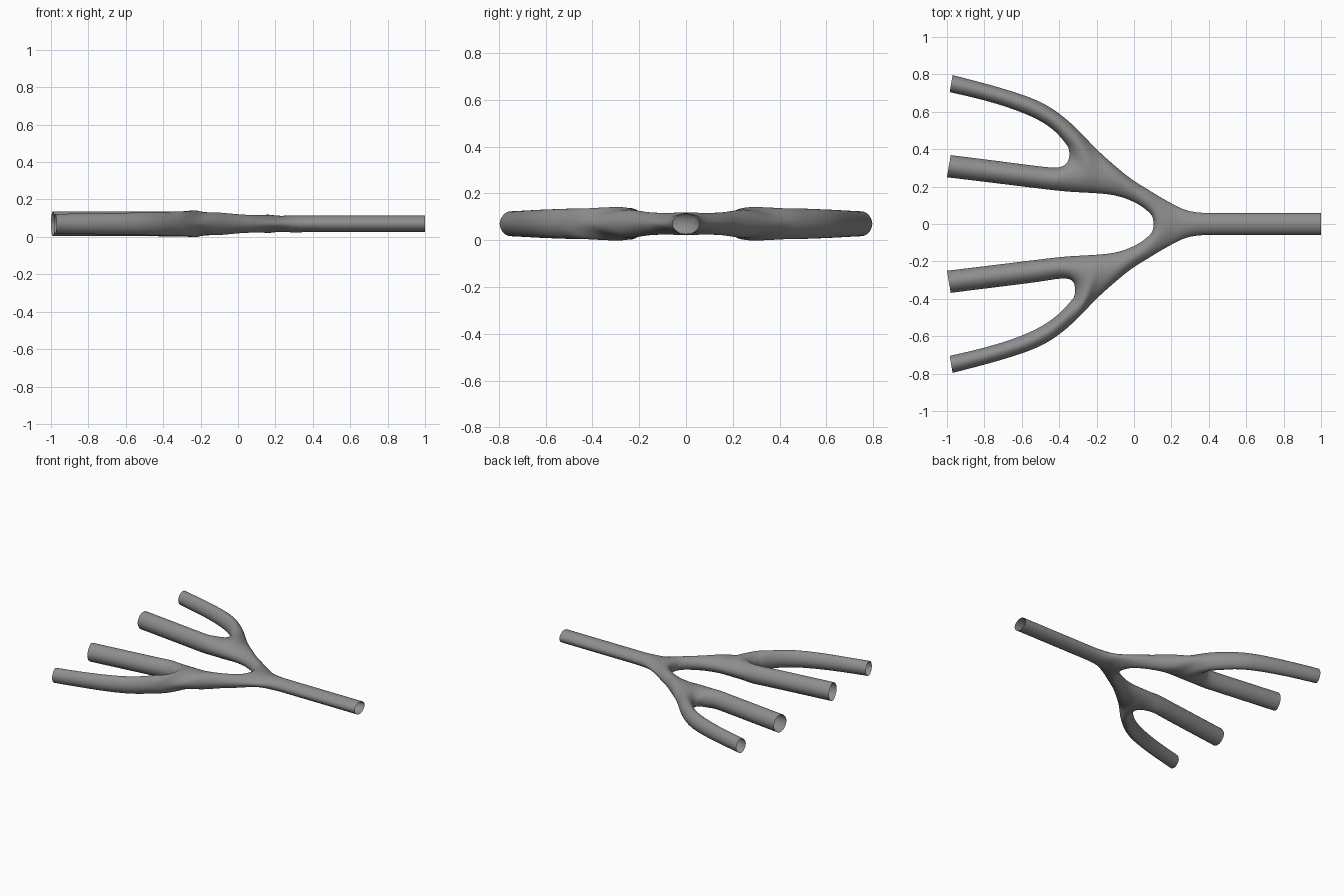
import bpy, bmesh

if "Cube" in bpy.data.objects:
    bpy.data.objects.remove(bpy.data.objects["Cube"])

ZC = 0.07          # height of the pipe centre line
bm = bmesh.new()


def ring(L, R, h, T=None, s=1, left=None, right=None):
    """Four-point pipe section: outer side, top, inner side, bottom."""
    T = T or ((L[0] + R[0]) / 2, (L[1] + R[1]) / 2)
    v = lambda p, z: bm.verts.new((p[0], p[1] * s, ZC + z))
    return (left or v(L, 0), v(T, h), right or v(R, 0), v(T, -h))


def bridge(a, b):
    for i in range(4):
        j = (i + 1) % 4
        bm.faces.new((a[i], a[j], b[j], b[i]))


def chain(start, sections, s=1):
    for sec in sections:
        nxt = ring(*sec, s=s)
        bridge(start, nxt)
        start = nxt
    return start


def fork(a, o, i):
    """Split section a into o and i, which share the crotch vertex."""
    c = o[2]
    for k in (1, 3):
        bm.faces.new((a[0], a[k], o[k], o[0]))
        bm.faces.new((a[k], a[2], i[2], i[k]))
        bm.faces.new((a[k], i[k], c, o[k]))


# single outlet pipe
trunk = [((x, w), (x, -w), 0.045) for x, w in
         ((0.8, .058), (0.6, .058), (0.45, .058), (0.35, .061), (0.275, .075))]
end = chain(ring((1, .058), (1, -.058), 0.045), trunk)
split = ring((.21, .105), (.21, -.105), 0.045, (.2, 0))
bridge(end, split)

# main fork
up = ring((.135, .147), (.105, 0), .046, (.12, .08))
down = ring((.135, .147), None, .046, (.12, .08), s=-1, right=up[2])
fork(split, up, (down[2], down[1], down[0], down[3]))

# each arm, its second fork and two open branches
for first, s, dx, dy in ((up, 1, 0, 0), (down, -1, .03, -.02)):
    a = chain(first, [((.07, .187), (.085, .057), .047),
                      ((-.02, .245), (.02, .107), .051),
                      ((-.13, .335), (-.08, .147), .060),
                      ((-.21, .41), (-.19, .164), .066, (-.2, .27))], s)
    o = ring((-.285, .487), (-.345 + dx, .375 + dy), .066, (-.29 + dx / 2, .42), s)
    i = ring(None, (-.32, .171), .067, (-.295 + dx / 2, .25), s, left=o[2])
    fork(a, o, i)
    chain(o, [((-.345, .545), (-.365 + dx, .43 + dy), .065),
              ((-.41, .597), (-.425 + dx / 2, .497 + dy / 2), .063),
              ((-.53, .665), (-.55, .575), .06),
              ((-.74, .735), (-.76, .65), .056),
              ((-.97, .796), (-.985, .705), .053)], s)
    chain(i, [((-.365 + dx, .32 + dy), (-.38, .176), .067),
              ((-.41 + dx / 2, .302 + dy / 2), (-.44, .182), .0665),
              ((-.52, .31), (-.54, .194), .066),
              ((-.74, .338), (-.76, .221), .066),
              ((-.98, .368), (-1, .25), .066)], s)

bmesh.ops.recalc_face_normals(bm, faces=bm.faces[:])
mesh = bpy.data.meshes.new("branched_pipe")
bm.to_mesh(mesh)
bm.free()
pipe = bpy.data.objects.new("branched_pipe", mesh)
bpy.context.collection.objects.link(pipe)
for p in mesh.polygons:
    p.use_smooth = True

# dark grey finish
grey = bpy.data.materials.new("dark_grey")
grey.diffuse_color = (0.27, 0.27, 0.27, 1)
grey.use_nodes = True
grey.node_tree.nodes["Principled BSDF"].inputs["Base Color"].default_value = grey.diffuse_color
mesh.materials.append(grey)

sub = pipe.modifiers.new("smooth_surface", 'SUBSURF')
sub.levels = 1

# adjust the cage so the smoothed surface passes through the section points
target = [v.co.copy() for v in mesh.vertices]
for step in range(14):
    bpy.context.view_layer.update()
    dg = bpy.context.evaluated_depsgraph_get()
    limit = bpy.data.meshes.new_from_object(pipe.evaluated_get(dg))
    for v, t in zip(mesh.vertices, target):
        v.co += t - limit.vertices[v.index].co
    bpy.data.meshes.remove(limit)
    mesh.update()
    pipe.update_tag()

sub.levels = sub.render_levels = 3
